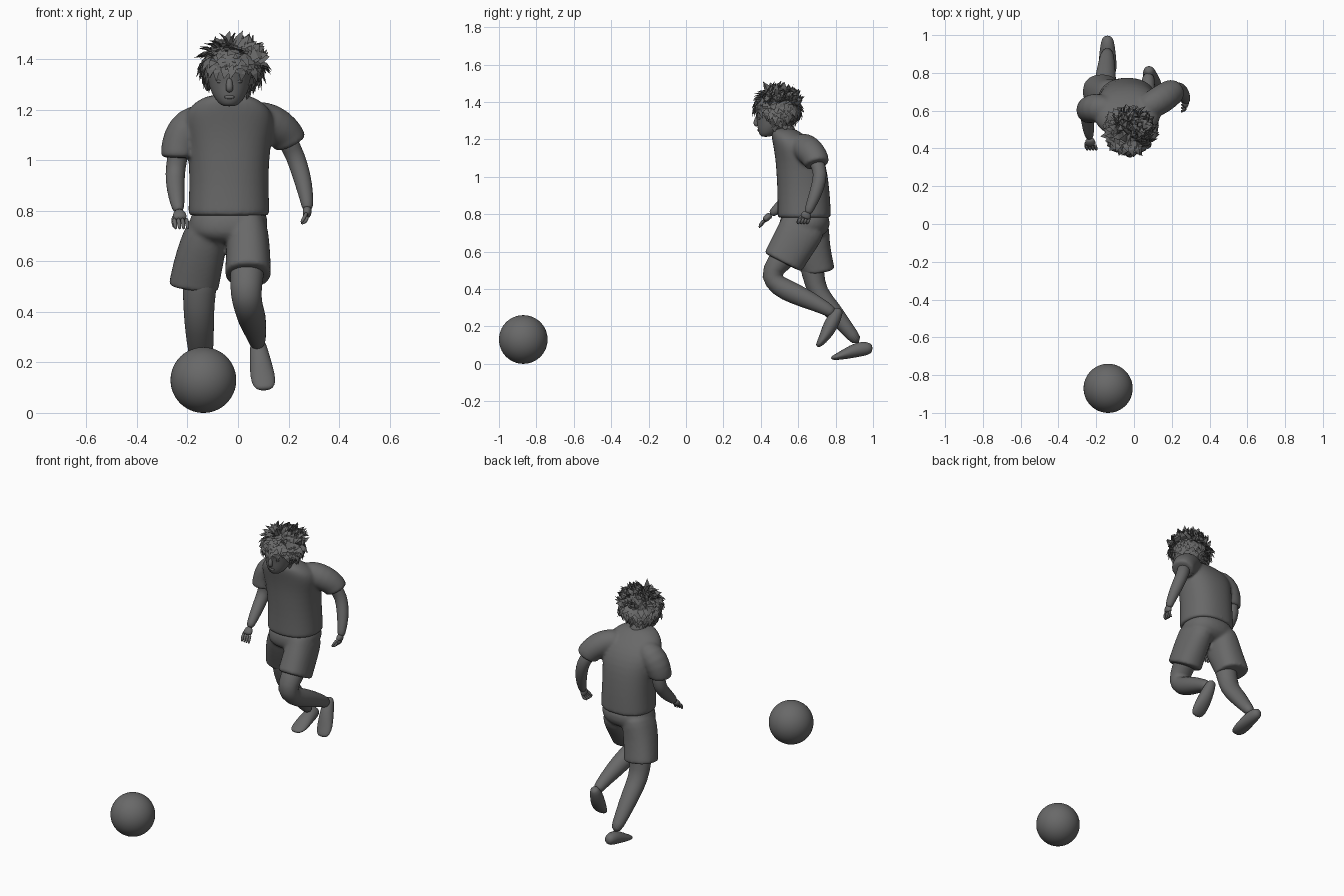
import bpy, bmesh, math, random
from mathutils import Vector

if "Cube" in bpy.data.objects:
    bpy.data.objects.remove(bpy.data.objects["Cube"])
random.seed(4)

GREY = bpy.data.materials.new("dark_grey")
GREY.diffuse_color = (.14, .14, .14, 1)
GREY.use_nodes = True
GREY.node_tree.nodes["Principled BSDF"].inputs["Base Color"].default_value = GREY.diffuse_color


def add_mesh(name, verts, faces, smooth=True, subdiv=1):
    me = bpy.data.meshes.new(name)
    me.from_pydata(verts, [], faces)
    bm = bmesh.new()
    bm.from_mesh(me)
    bmesh.ops.recalc_face_normals(bm, faces=bm.faces)
    bm.to_mesh(me)
    bm.free()
    me.polygons.foreach_set("use_smooth", [smooth] * len(me.polygons))
    ob = bpy.data.objects.new(name, me)
    bpy.context.collection.objects.link(ob)
    if subdiv:
        m = ob.modifiers.new("subdivide", 'SUBSURF')
        m.levels = m.render_levels = subdiv
    return ob


def loft(name, rings, flat=False, n=18, power=2.0):
    """Skin rings (x, y, z, rx[, ry]); flat keeps them level, else they follow the path."""
    pts = [Vector(r[:3]) for r in rings]
    verts, faces = [], []
    for i, r in enumerate(rings):
        if flat:
            u, v = Vector((1, 0, 0)), Vector((0, 1, 0))
        else:
            a = (pts[i] - pts[i - 1]).normalized() if i else Vector()
            b = (pts[i + 1] - pts[i]).normalized() if i + 1 < len(pts) else Vector()
            t = (a + b).normalized()
            u = (Vector((1, 0, 0)) - t * t.x).normalized()
            v = t.cross(u)
        for k in range(n):
            c, s = math.cos(2 * math.pi * k / n), math.sin(2 * math.pi * k / n)
            e = 2 / power
            verts.append(pts[i] + u * r[3] * math.copysign(abs(c) ** e, c)
                         + v * r[-1] * math.copysign(abs(s) ** e, s))
    for i in range(len(rings) - 1):
        for k in range(n):
            j = (k + 1) % n
            faces.append((i * n + k, i * n + j, i * n + n + j, i * n + n + k))
    faces += [tuple(range(n)), tuple(range(len(verts) - n, len(verts)))]
    return add_mesh(name, verts, faces)


def fuse(parts, blur):
    """Join overlapping lofts into one seamless garment."""
    bpy.ops.object.select_all(action='DESELECT')
    for p in parts:
        p.select_set(True)
    ob = bpy.context.view_layer.objects.active = parts[0]
    bpy.ops.object.join()
    m = ob.modifiers.new("fuse", 'REMESH')
    m.mode, m.voxel_size, m.use_smooth_shade = 'VOXEL', .009, True
    m = ob.modifiers.new("relax", 'SMOOTH')
    m.factor, m.iterations = .5, blur


def ball(name, loc, scale, seg=24, rings=16):
    bpy.ops.mesh.primitive_uv_sphere_add(segments=seg, ring_count=rings, radius=1, location=loc)
    ob = bpy.context.object
    ob.name, ob.scale = name, scale
    bpy.ops.object.shade_smooth()
    return ob


def hand(name, wrist, palm, spread, curl):
    """Palm plus four curled fingers and a thumb."""
    w, p, s, c = map(Vector, (wrist, palm, spread, curl))
    d = (p - w).normalized()
    mid = (w + p) / 2
    wide = 0.03
    rx, ry = (wide, 0.018) if abs(s.x) > abs(s.y) else (0.018, wide)
    loft(name + "_palm", [(*w, 0.02), (*mid, rx, ry), (*p, rx, ry)], n=10)
    for i in range(4):
        a = p + s * (i - 1.5) * 0.016 - d * 0.008
        b = a + d * 0.028
        e = b + c * 0.026 + d * 0.006
        loft(f"{name}_finger_{i + 1}", [(*a, 0.01), (*b, 0.01), (*e, 0.007)], n=6)
    a = mid - s * 0.022
    b = a + d * 0.025 - s * 0.008 + c * 0.012
    loft(name + "_thumb", [(*a, 0.01), (*b, 0.009), (*(b + d * 0.02 + c * 0.012), 0.006)], n=6)


# Ball
ball("ball", (-0.137, -0.87, 0.13), (0.13,) * 3, 48, 32)

# Shirt with sleeves
X = -0.036
shirt = loft("shirt", [(X, .632, .778, .158, .141), (X, .632, .786, .162, .144), (X, .632, .80, .162, .144),
                       (X, .63, .90, .157, .141), (X, .622, 1.0, .16, .138), (X, .612, 1.08, .17, .133),
                       (X, .59, 1.15, .182, .121), (X, .562, 1.20, .168, .103), (X, .535, 1.237, .125, .08),
                       (X, .52, 1.262, .072, .056)], flat=True, n=24, power=2.3)
right = loft("right_sleeve", [(-.09, .595, 1.165, .065), (-.16, .61, 1.162, .076), (-.212, .615, 1.115, .081),
                              (-.235, .607, 1.05, .073), (-.237, .60, 1.018, .07), (-.237, .60, 1.008, .069)])
left = loft("left_sleeve", [(.03, .60, 1.165, .065), (.095, .63, 1.165, .076), (.153, .665, 1.135, .08),
                            (.195, .695, 1.095, .072), (.206, .698, 1.07, .068), (.21, .70, 1.062, .067)])
fuse([shirt, right, left], 7)

# Arms and hands
loft("right_arm", [(-.225, .61, 1.10, .045), (-.242, .625, 1.0, .04), (-.25, .615, .945, .039),
                   (-.247, .56, .89, .037), (-.24, .49, .83, .029), (-.235, .45, .795, .02)])
hand("right_hand", (-.235, .455, .80), (-.228, .415, .765), (1, 0, 0), (.1, -.2, -.9))
loft("left_arm", [(.17, .67, 1.12, .043), (.215, .718, 1.045, .038), (.24, .715, .98, .038),
                  (.262, .69, .90, .034), (.274, .66, .83, .025), (.275, .65, .80, .02)])
hand("left_hand", (.275, .65, .815), (.272, .635, .775), (0, 1, 0), (-.9, -.2, -.1))

# Shorts
seat = loft("shorts", [(X, .635, .82, .145, .122), (X, .635, .76, .157, .138), (-.042, .63, .71, .158, .135),
                       (-.05, .625, .68, .10, .10), (-.05, .625, .67, .03, .06)], flat=True, n=24, power=2.3)
right = loft("right_short_leg", [(-.11, .645, .77, .075, .115), (-.128, .655, .70, .09, .115),
                                 (-.15, .67, .62, .098, .102), (-.172, .70, .52, .10, .092),
                                 (-.175, .705, .50, .10, .092), (-.176, .706, .491, .099, .091)], power=2.3)
left = loft("left_short_leg", [(.035, .64, .77, .072, .125), (.038, .615, .71, .084, .124),
                               (.04, .575, .645, .088, .119), (.04, .53, .565, .092, .114),
                               (.04, .521, .548, .092, .114), (.04, .517, .54, .091, .113)], power=2.3)
fuse([seat, right, left], 6)

# Legs
loft("right_leg", [(-.14, .66, .60, .075), (-.155, .68, .48, .066, .06), (-.155, .70, .38, .06, .053),
                   (-.15, .78, .29, .056, .052), (-.145, .858, .19, .043, .038), (-.14, .925, .11, .032)])
loft("left_leg", [(.04, .58, .63, .075), (.035, .49, .54, .067), (.03, .448, .465, .061), (.043, .50, .412, .058),
                  (.055, .58, .375, .057), (.065, .67, .335, .048), (.075, .75, .295, .036),
                  (.077, .795, .265, .03)])

# Feet
loft("right_foot", [(-.14, .998, .082, .018), (-.14, .975, .083, .034, .036), (-.14, .92, .078, .042, .042),
                    (-.14, .845, .05, .05, .027), (-.14, .80, .035, .046, .016), (-.14, .775, .03, .025, .009)])
loft("left_foot", [(.077, .825, .295, .018), (.079, .808, .272, .033, .032), (.087, .775, .21, .042, .042),
                   (.098, .742, .145, .051, .03), (.104, .715, .108, .045, .019), (.105, .70, .092, .026, .01)])

# Head and neck
H = -.034
loft("neck", [(H, .555, 1.20, .058), (H, .525, 1.25, .052), (H, .505, 1.31, .05)])
loft("head", [(H, .425, 1.213, .022, .018), (H, .435, 1.223, .042, .042), (H, .45, 1.25, .062, .066),
              (H, .47, 1.28, .077, .09), (H, .476, 1.315, .086, .099), (H, .48, 1.345, .09, .113),
              (H, .483, 1.39, .092, .115), (H, .485, 1.42, .086, .11), (H, .49, 1.455, .055, .07)],
     flat=True, n=24)

# Face
loft("nose", [(H, .388, 1.335, .01), (H, .378, 1.305, .013), (H, .371, 1.285, .016), (H, .386, 1.272, .014)], n=10)
ball("lips", (H, .388, 1.25), (.02, .007, .008), 12, 8)
for side, name in ((-1, "right"), (1, "left")):
    ball(name + "_eye", (H + side * .034, .395, 1.312), (.018, .01, .008), 12, 8)
    ball(name + "_ear", (H + side * .088, .485, 1.305), (.012, .022, .032), 12, 8)

# Hair: a cap under many pointed tufts
C, R = Vector((-.022, .487, 1.37)), Vector((.112, .112, .088))


def hairy(d):
    return d.z > (-.02 if d.y < -.55 else -.5 if d.y < -.2 else -.85)


cap = ball("hair_cap", C, R, 32, 24)
bm = bmesh.new()
bm.from_mesh(cap.data)
bmesh.ops.delete(bm, geom=[f for f in bm.faces if not hairy(f.calc_center_median())], context='FACES')
bm.to_mesh(cap.data)
bm.free()

verts, faces = [], []
COUNT = 400
for i in range(COUNT):
    z = 1 - 2 * (i + .5) / COUNT
    a = i * math.pi * (3 - math.sqrt(5))
    r = math.sqrt(1 - z * z)
    d = Vector((r * math.cos(a), r * math.sin(a), z))
    if not hairy(d):
        continue
    down = Vector((0, 0, -1)) + d * d.z
    jitter = Vector([random.uniform(-.4, .4) for _ in range(3)])
    flow = (d * (.25 if d.y < -.3 else .5) + down * 1.0 + jitter * .8).normalized()
    if d.z > .3 and d.x + d.y > -.3:
        # swept up and towards the back left
        flow = (d * .5 + Vector((.45, .35, .4)) + jitter).normalized()
    side = flow.cross(d).normalized()
    out = side.cross(flow)
    base = C + Vector((d.x * R.x, d.y * R.y, d.z * R.z)) * .98
    w, length = random.uniform(.015, .024), random.uniform(.042, .07)
    mid = base + flow * length * .5 + out * .006
    tip = base + flow * length - out * .004
    k = len(verts)
    verts += [base - side * w, base + side * w, base - out * .012,
              mid - side * w * .8, mid + side * w * .8, mid - out * .008, tip]
    for p, q in ((0, 1), (1, 2), (2, 0)):
        faces += [(k + p, k + q, k + 3 + q, k + 3 + p), (k + 3 + p, k + 3 + q, k + 6)]
add_mesh("hair_tufts", verts, faces, smooth=False, subdiv=0)

for ob in bpy.data.objects:
    ob.data.materials.clear()
    ob.data.materials.append(GREY)
